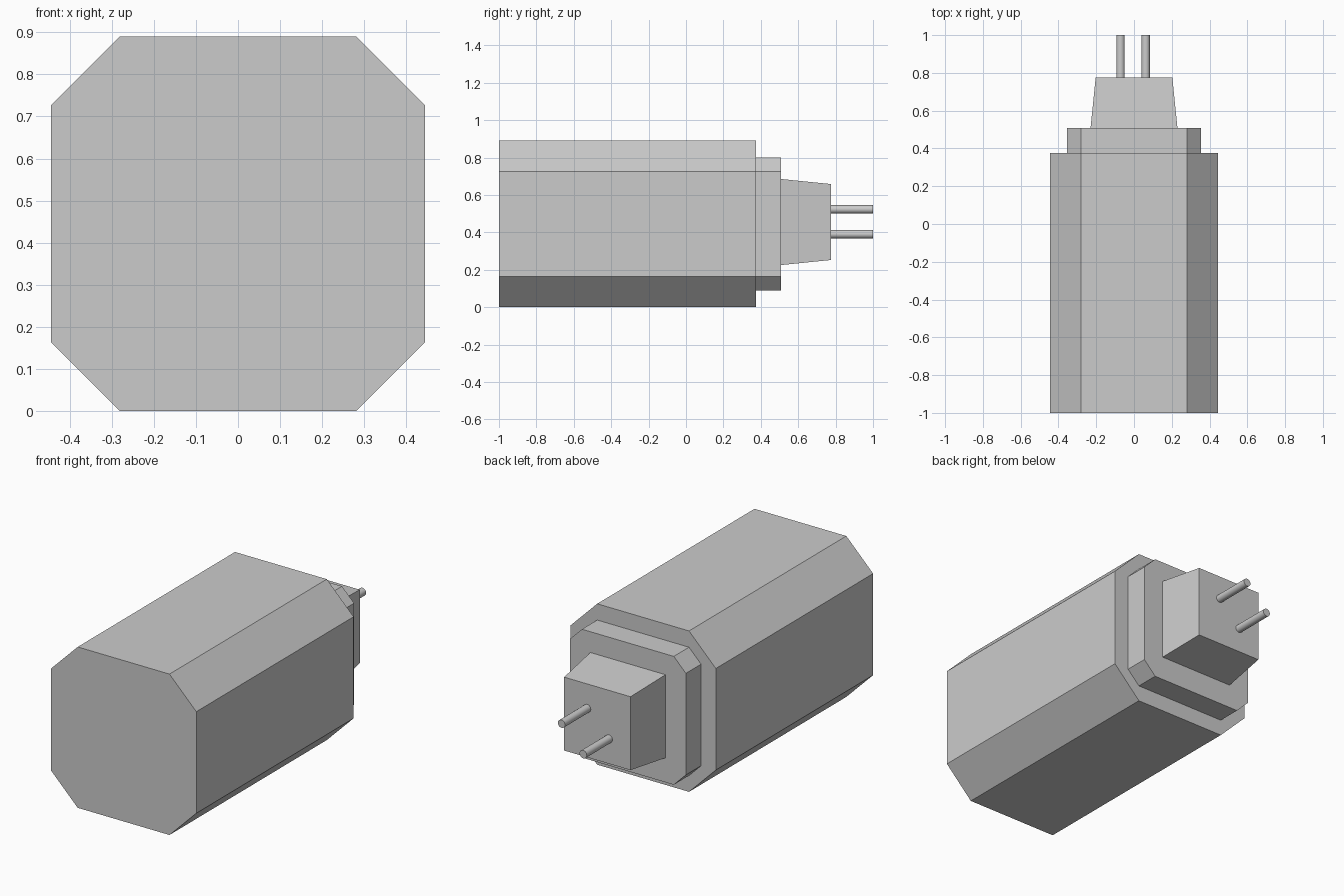
import bpy
import bmesh
from math import pi
from mathutils import Matrix

cube = bpy.data.objects.get("Cube")
if cube:
    bpy.data.objects.remove(cube, do_unlink=True)

grey = bpy.data.materials.new("plain grey")
grey.use_nodes = True
colour = (0.6, 0.6, 0.6, 1)
grey.diffuse_color = colour
grey.node_tree.nodes["Principled BSDF"].inputs["Base Color"].default_value = colour

MID_Z = 0.445      # height of the long axis
FLAT = 0.281       # half width of the flat sides


def add_object(name, bm):
    bmesh.ops.recalc_face_normals(bm, faces=bm.faces)
    mesh = bpy.data.meshes.new(name)
    bm.to_mesh(mesh)
    bm.free()
    mesh.materials.append(grey)
    obj = bpy.data.objects.new(name, mesh)
    bpy.context.collection.objects.link(obj)
    return obj


def loft(name, start, end, y0, y1, z):
    """Join two matching x-z outlines along y and cap both ends."""
    bm = bmesh.new()
    rings = [[bm.verts.new((px, y, z + pz)) for px, pz in outline]
             for outline, y in ((start, y0), (end, y1))]
    n = len(start)
    for ring in rings:
        bm.faces.new(ring)
    for i in range(n):
        j = (i + 1) % n
        bm.faces.new((rings[0][i], rings[0][j], rings[1][j], rings[1][i]))
    return add_object(name, bm)


def octagon(half):
    return [(half, -FLAT), (half, FLAT), (FLAT, half), (-FLAT, half),
            (-half, FLAT), (-half, -FLAT), (-FLAT, -half), (FLAT, -half)]


def square(half):
    return [(half, -half), (half, half), (-half, half), (-half, -half)]


# Long chamfered body and the smaller step behind it
loft("body", octagon(0.445), octagon(0.445), -1, 0.375, MID_Z)
loft("rear_step", octagon(0.355), octagon(0.355), 0.375, 0.508, MID_Z)

# Tapered plug
loft("plug", square(0.23), square(0.203), 0.508, 0.775, 0.455)

# Two round pins set diagonally on the plug
for name, x, z in (("left_pin", 0.062, 0.523), ("right_pin", -0.071, 0.39)):
    bm = bmesh.new()
    place = Matrix.Translation((x, 0.8875, z)) @ Matrix.Rotation(pi / 2, 4, "X")
    bmesh.ops.create_cone(bm, cap_ends=True, segments=24, radius1=0.022,
                          radius2=0.022, depth=0.225, matrix=place)
    pin = add_object(name, bm)
    bpy.ops.object.select_all(action="DESELECT")
    pin.select_set(True)
    bpy.context.view_layer.objects.active = pin
    bpy.ops.object.shade_smooth_by_angle()
